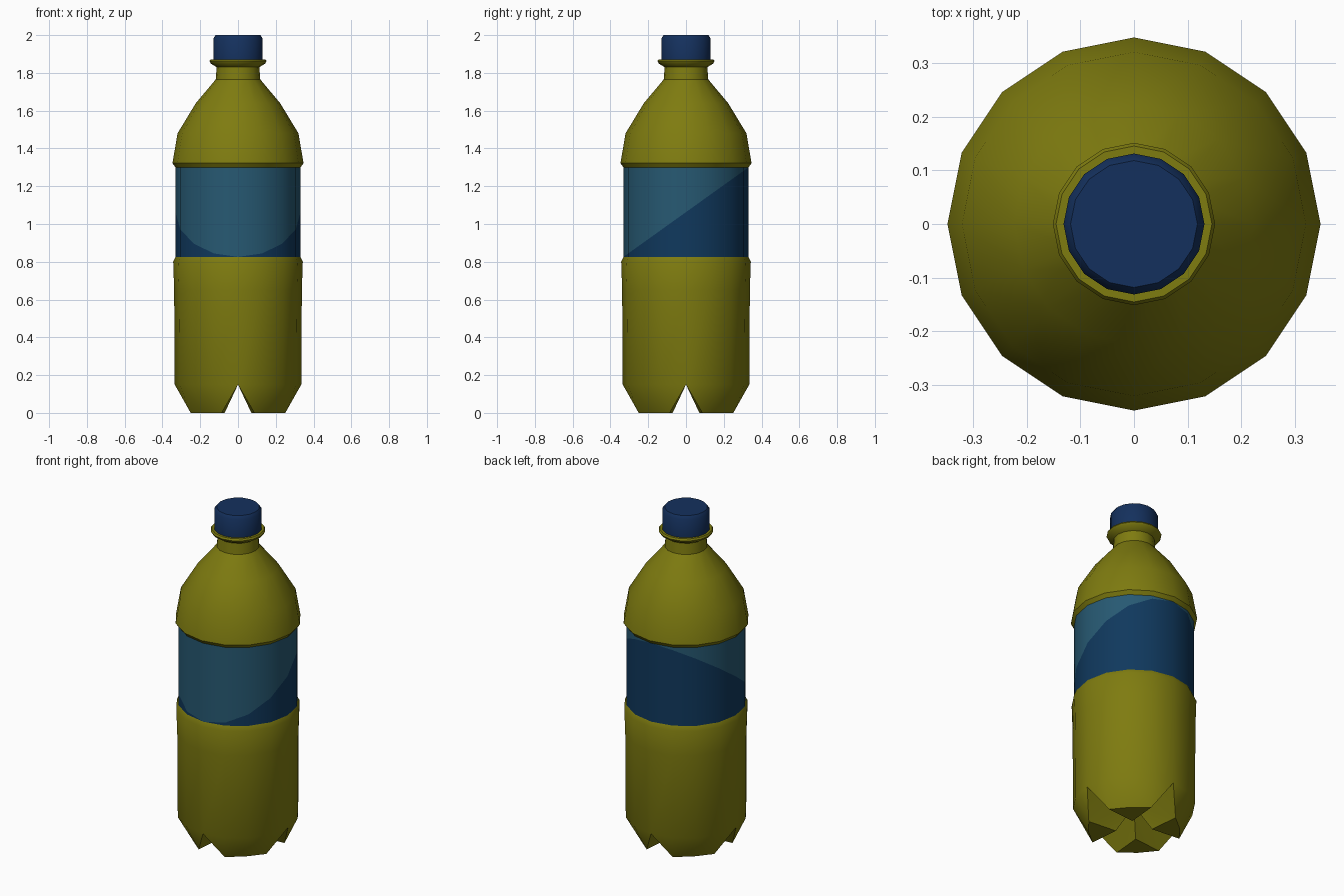
import bpy, bmesh, math
from mathutils import Vector

if "Cube" in bpy.data.objects:
    bpy.data.objects.remove(bpy.data.objects["Cube"])

N = 16  # sides of every lathed part


def material(name, rgb):
    m = bpy.data.materials.new(name)
    m.diffuse_color = (*rgb, 1)
    m.use_nodes = True
    m.node_tree.nodes["Principled BSDF"].inputs["Base Color"].default_value = m.diffuse_color
    return m


olive = material("olive_plastic", (0.21, 0.20, 0.005))
navy = material("navy_cap", (0.007, 0.03, 0.11))
label_dark = material("label_dark_blue", (0.005, 0.04, 0.11))
label_light = material("label_teal", (0.02, 0.10, 0.17))


def polar(r, i, z):
    a = 2 * math.pi * i / N
    return Vector((r * math.cos(a), r * math.sin(a), z))


def lathe(bm, profile, cap_top=False):
    """Revolve (radius, z) points around z; returns the vertex rings."""
    rings = [[bm.verts.new(polar(r, i, z)) for i in range(N)] for r, z in profile]
    for lo, hi in zip(rings, rings[1:]):
        for i in range(N):
            j = (i + 1) % N
            bm.faces.new((lo[i], lo[j], hi[j], hi[i]))
    if cap_top:
        bm.faces.new(rings[-1])
    return rings


def finish(bm, name, mats, angle=35):
    me = bpy.data.meshes.new(name)
    bm.to_mesh(me)
    bm.free()
    ob = bpy.data.objects.new(name, me)
    bpy.context.collection.objects.link(ob)
    for m in mats:
        me.materials.append(m)
    bpy.ops.object.select_all(action='DESELECT')
    ob.select_set(True)
    bpy.context.view_layer.objects.active = ob
    bpy.ops.object.shade_smooth_by_angle(angle=math.radians(angle))
    return ob


# Lower body with four feet on the diagonals and a cross-shaped notch between
bm = bmesh.new()
ring = lathe(bm, [(0.335, 0.15), (0.338, 0.65), (0.343, 0.80), (0.331, 0.826)])[0]
centre = bm.verts.new((0, 0, 0.15))
for k in range(4):
    s = 4 * k
    top = [ring[(s + i) % N] for i in range(5)]
    a = bm.verts.new(polar(0.265, s + 0.85, 0))
    b = bm.verts.new(polar(0.25, s + 2, 0))
    c = bm.verts.new(polar(0.265, s + 3.15, 0))
    inner = bm.verts.new(polar(0.10, s + 2, 0))
    for f in ((top[0], a, top[1]), (top[1], a, b, top[2]),
              (top[2], b, c, top[3]), (top[3], c, top[4]),
              (a, inner, c, b),
              (top[0], centre, a), (centre, inner, a),
              (top[4], c, centre), (centre, c, inner)):
        bm.faces.new(f)
bmesh.ops.recalc_face_normals(bm, faces=bm.faces)
finish(bm, "lower_body", [olive])

# Label band, split by a slanted plane into two colours
bm = bmesh.new()
lathe(bm, [(0.331, 0.826), (0.331, 1.30)])
point = Vector((0, 0, 1.063))
normal = Vector((0, -0.474, 0.662)).normalized()
bmesh.ops.bisect_plane(bm, geom=bm.verts[:] + bm.edges[:] + bm.faces[:],
                       plane_co=point, plane_no=normal, dist=1e-4)
for f in bm.faces:
    f.material_index = int((f.calc_center_median() - point).dot(normal) > 0)
finish(bm, "label", [label_dark, label_light])

# Shoulder, neck and collar
bm = bmesh.new()
lathe(bm, [(0.331, 1.30), (0.347, 1.322), (0.32, 1.48), (0.223, 1.64),
           (0.118, 1.765), (0.113, 1.83), (0.145, 1.85), (0.151, 1.862),
           (0.145, 1.872), (0.12, 1.872)], cap_top=True)
finish(bm, "shoulder_and_neck", [olive])

# Screw cap
bm = bmesh.new()
lathe(bm, [(0.131, 1.872), (0.131, 1.982), (0.118, 2.0)], cap_top=True)
finish(bm, "cap", [navy], 50)
